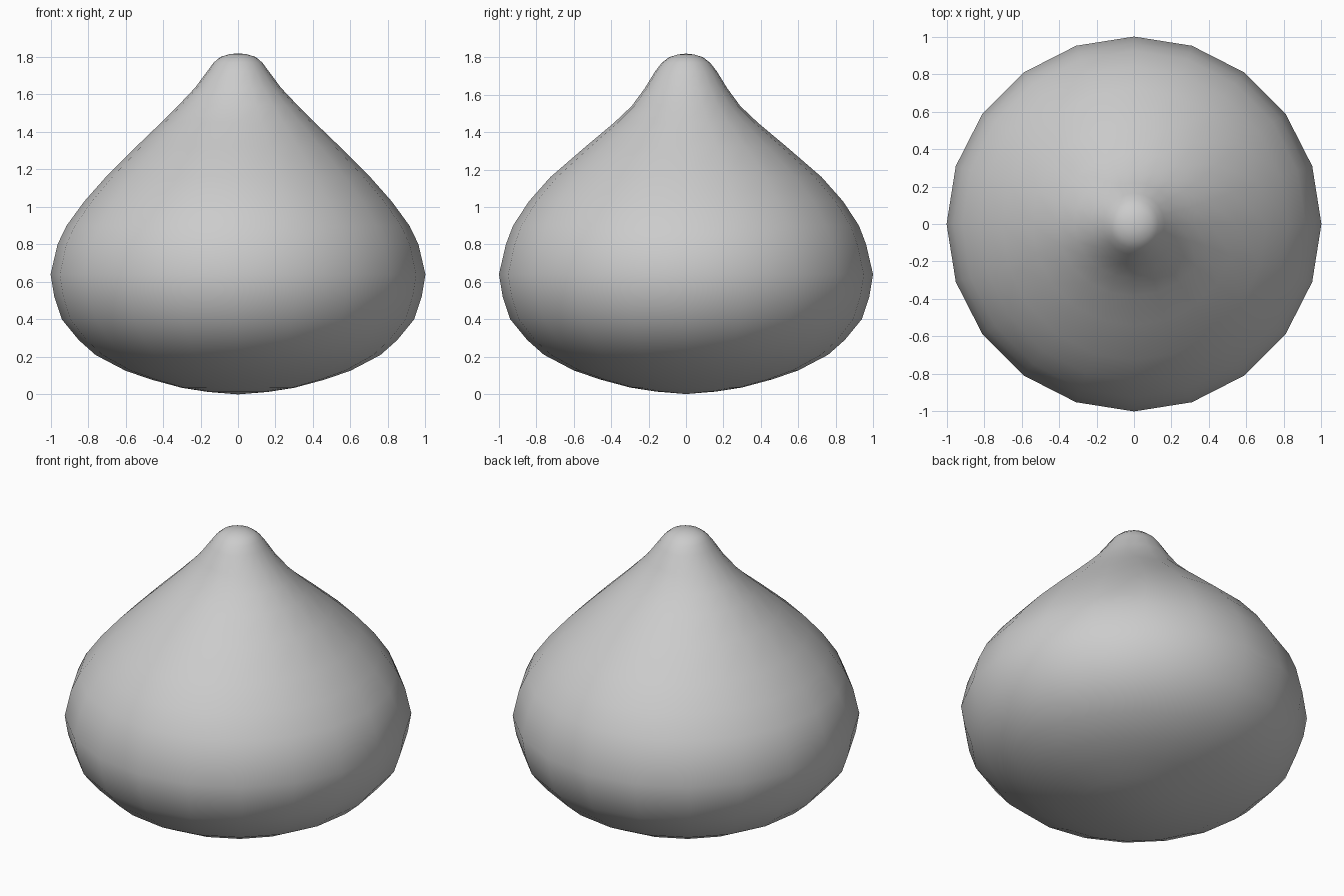
import bpy, bmesh, math

if "Cube" in bpy.data.objects:
    bpy.data.objects.remove(bpy.data.objects["Cube"])

SIDES = 20

# Profile rings: height, half width in x, half depth in y
RINGS = [
    (0.013, 0.16, 0.16), (0.035, 0.30, 0.30), (0.078, 0.46, 0.46),
    (0.126, 0.60, 0.60), (0.21, 0.76, 0.76), (0.29, 0.85, 0.85),
    (0.40, 0.94, 0.94), (0.52, 0.98, 0.98), (0.64, 1.00, 1.00),
    (0.80, 0.963, 0.963), (0.90, 0.915, 0.925), (1.03, 0.82, 0.84),
    (1.16, 0.705, 0.725), (1.32, 0.545, 0.54), (1.45, 0.41, 0.385),
    (1.54, 0.32, 0.29), (1.635, 0.23, 0.22), (1.725, 0.163, 0.165),
    (1.77, 0.13, 0.13), (1.80, 0.095, 0.092), (1.815, 0.045, 0.045),
]

# Teardrop body: rings closed by a pole at each end
bm = bmesh.new()
loops = []
for z, rx, ry in RINGS:
    loops.append([bm.verts.new((rx * math.cos(math.tau * i / SIDES),
                                ry * math.sin(math.tau * i / SIDES), z))
                  for i in range(SIDES)])
for a, b in zip(loops, loops[1:]):
    for i in range(SIDES):
        j = (i + 1) % SIDES
        bm.faces.new((a[i], a[j], b[j], b[i]))
bottom = bm.verts.new((0, 0, 0))
tip = bm.verts.new((0, 0, 1.82))
for i in range(SIDES):
    j = (i + 1) % SIDES
    bm.faces.new((bottom, loops[0][j], loops[0][i]))
    bm.faces.new((tip, loops[-1][i], loops[-1][j]))
bmesh.ops.recalc_face_normals(bm, faces=bm.faces)
for f in bm.faces:
    f.smooth = True

mesh = bpy.data.meshes.new("teardrop_body")
bm.to_mesh(mesh)
bm.free()
body = bpy.data.objects.new("teardrop_body", mesh)
bpy.context.collection.objects.link(body)
